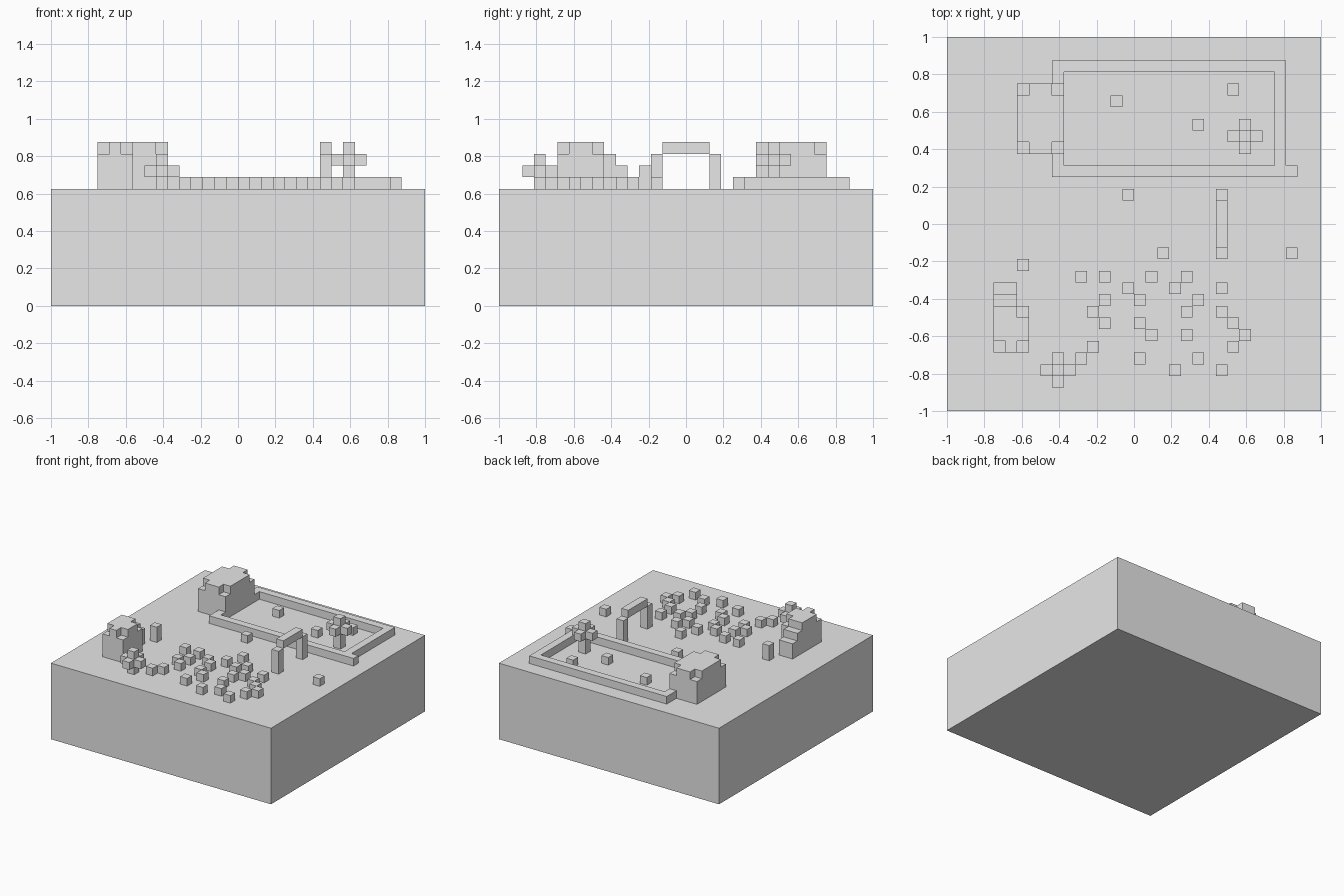
import bpy
import bmesh
from mathutils import Matrix, Vector

if "Cube" in bpy.data.objects:
    bpy.data.objects.remove(bpy.data.objects["Cube"], do_unlink=True)

UNIT = 2 / 32      # size of one block
GROUND = 10        # ground level in blocks

stone = bpy.data.materials.new("light_grey")
stone.use_nodes = True
grey = (0.8, 0.8, 0.8, 1)
stone.diffuse_color = grey
stone.node_tree.nodes["Principled BSDF"].inputs["Base Color"].default_value = grey


def add_box(bm, x, y, z, w=1, d=1, h=1):
    """Add a box given its low corner and size in blocks."""
    size = Vector((w, d, h)) * UNIT
    centre = Vector((x + w / 2 - 16, y + d / 2 - 16, z + h / 2)) * UNIT
    bmesh.ops.create_cube(bm, size=1, matrix=Matrix.LocRotScale(centre, None, size))


def make(name, boxes):
    """Make one flat-shaded object out of boxes."""
    bm = bmesh.new()
    for box in boxes:
        add_box(bm, *box)
    mesh = bpy.data.meshes.new(name)
    bm.to_mesh(mesh)
    bm.free()
    mesh.materials.append(stone)
    obj = bpy.data.objects.new(name, mesh)
    bpy.context.collection.objects.link(obj)


def tree(name, x, y, trunk):
    """Trunk, cross of leaves and a single block on top."""
    z = GROUND + trunk
    make(name + "_trunk", [(x, y, GROUND, 1, 1, trunk)])
    make(name + "_leaves", [(x - 1, y, z, 3, 1, 1), (x, y - 1, z),
                            (x, y + 1, z), (x, y, z + 1)])


# Ground slab
make("ground", [(0, 0, 0, 32, 32, GROUND)])

# Low garden wall with a short spur at the front
make("garden_wall", [(9, 20, GROUND, 21, 1), (9, 29, GROUND, 20, 1),
                     (9, 21, GROUND, 1, 8), (28, 21, GROUND, 1, 8)])

# Large house with the roof corners left off
make("large_house", [(6, 22, GROUND, 4, 6, 3)])
make("large_house_roof", [(7, 22, 13, 2, 6), (6, 23, 13, 1, 4), (9, 23, 13, 1, 4)])

# Small house with a stepped rear porch
make("small_house", [(4, 5, GROUND, 3, 4, 3)])
make("small_house_roof", [(5, 5, 13, 1, 4), (4, 6, 13, 1, 3), (6, 6, 13, 1, 2)])
make("small_house_porch", [(4, 9, GROUND, 2, 1, 3), (4, 10, GROUND, 2, 1, 2)])

# Archway
make("arch_legs", [(23, y, GROUND, 1, 1, 3) for y in (13, 18)])
make("arch_beam", [(23, 14, 13, 1, 4)])

# Trees and post
tree("garden_tree", 25, 23, 2)
tree("front_tree", 9, 3, 1)
make("post", [(6, 12, GROUND, 1, 1, 2)])

# Scattered single blocks, listed by row
rows = {27: [24], 26: [14], 24: [21], 18: [15], 13: [18, 29],
        11: [11, 13, 17, 20], 10: [15, 19, 23], 9: [13, 16, 21],
        8: [12, 20, 23], 7: [13, 16, 24], 6: [17, 20, 25],
        5: [12, 24], 4: [11, 16, 21], 3: [19, 23]}
make("scattered_blocks", [(x, y, GROUND) for y, xs in rows.items() for x in xs])
